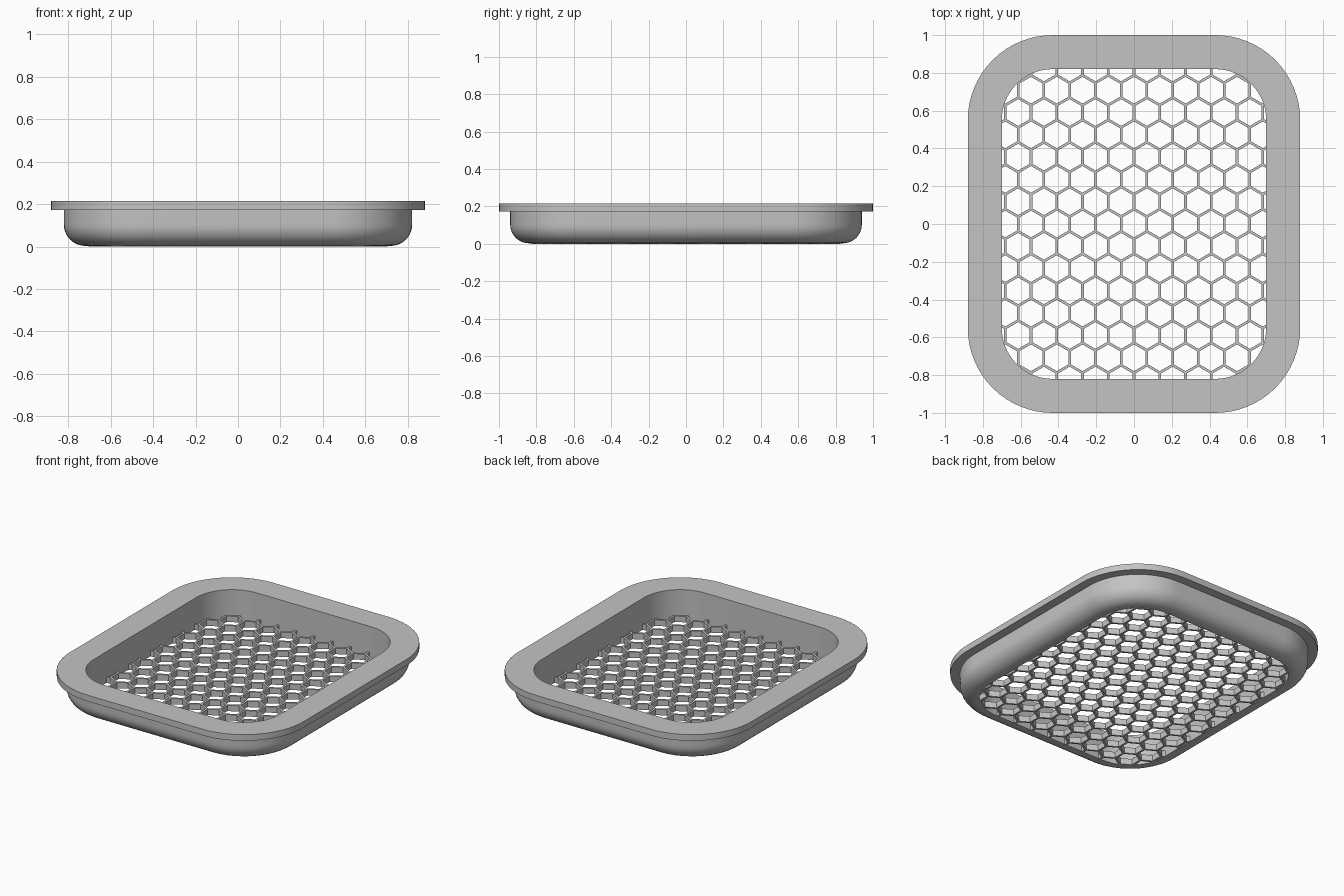
import bpy
import bmesh
from math import sin, cos, pi, radians, sqrt
from mathutils import Vector

cube = bpy.data.objects.get("Cube")
if cube:
    bpy.data.objects.remove(cube, do_unlink=True)

# Corner arc centres shared by every rounded outline, and their radii
CORNER_X, CORNER_Y = 0.43, 0.55
OPENING, BODY, RIM = 0.27, 0.39, 0.45
TOP, RIM_UNDERSIDE, BODY_BASE = 0.215, 0.173, 0.003
MESH_HEIGHT = 0.04
PITCH, STRUT = 0.1363, 0.014

grey = bpy.data.materials.new("plain_grey")
grey.use_nodes = True
grey.diffuse_color = (0.55, 0.55, 0.55, 1)
grey.node_tree.nodes["Principled BSDF"].inputs["Base Color"].default_value = grey.diffuse_color


def outline(radius, z, steps=16):
    """Counter-clockwise rounded rectangle."""
    points = []
    for quarter, (sx, sy) in enumerate([(1, 1), (-1, 1), (-1, -1), (1, -1)]):
        for i in range(steps + 1):
            a = (quarter + i / steps) * pi / 2
            points.append(Vector((sx * CORNER_X + radius * cos(a),
                                  sy * CORNER_Y + radius * sin(a), z)))
    return points


def finish(bm, name, smooth=False):
    bmesh.ops.recalc_face_normals(bm, faces=bm.faces)
    mesh = bpy.data.meshes.new(name)
    bm.to_mesh(mesh)
    bm.free()
    mesh.materials.append(grey)
    obj = bpy.data.objects.new(name, mesh)
    bpy.context.collection.objects.link(obj)
    if smooth:
        bpy.ops.object.select_all(action="DESELECT")
        obj.select_set(True)
        bpy.context.view_layer.objects.active = obj
        bpy.ops.object.shade_smooth_by_angle(angle=radians(30))
    return obj


# Tray frame: closed wall section swept round the outline
fillet = 0.1
section = [(OPENING, TOP), (OPENING, BODY_BASE)]
for i in range(11):
    a = i / 10 * pi / 2
    section.append((BODY - fillet + fillet * sin(a),
                    BODY_BASE + fillet - fillet * cos(a)))
section += [(BODY, RIM_UNDERSIDE), (RIM, RIM_UNDERSIDE), (RIM, TOP)]

bm = bmesh.new()
rings = [[bm.verts.new(p) for p in outline(r, z)] for r, z in section]
for k, ring in enumerate(rings):
    following = rings[(k + 1) % len(rings)]
    for i in range(len(ring)):
        j = (i + 1) % len(ring)
        bm.faces.new((ring[i], ring[j], following[j], following[i]))
finish(bm, "tray_frame", smooth=True)

# Honeycomb floor: a flat frame round each hexagonal cell
bm = bmesh.new()
row_step = PITCH * sqrt(3) / 2
outer_r = PITCH / sqrt(3)
inner_r = (PITCH - STRUT) / sqrt(3)
for row in range(-8, 9):
    for col in range(-7, 8):
        centre = Vector(((col + (row % 2) / 2) * PITCH, row * row_step, 0))
        spokes = [Vector((sin(k * pi / 3), cos(k * pi / 3), 0)) for k in range(6)]
        outer = [bm.verts.new(centre + s * outer_r) for s in spokes]
        inner = [bm.verts.new(centre + s * inner_r) for s in spokes]
        for k in range(6):
            n = (k + 1) % 6
            bm.faces.new((outer[k], outer[n], inner[n], inner[k]))
bmesh.ops.remove_doubles(bm, verts=bm.verts, dist=0.0005)

# Trim the honeycomb to just inside the frame wall
edge = outline(OPENING + 0.004, 0, steps=8)
for a, b in zip(edge, edge[1:] + edge[:1]):
    side = b - a
    bmesh.ops.bisect_plane(bm, geom=bm.verts[:] + bm.edges[:] + bm.faces[:],
                           plane_co=a, plane_no=(side.y, -side.x, 0),
                           clear_outer=True)

# Raise the honeycomb into solid struts
raised = bmesh.ops.extrude_face_region(bm, geom=bm.faces[:], use_keep_orig=True)
top_verts = [g for g in raised["geom"] if isinstance(g, bmesh.types.BMVert)]
bmesh.ops.translate(bm, verts=top_verts, vec=(0, 0, MESH_HEIGHT))
finish(bm, "honeycomb_floor")
